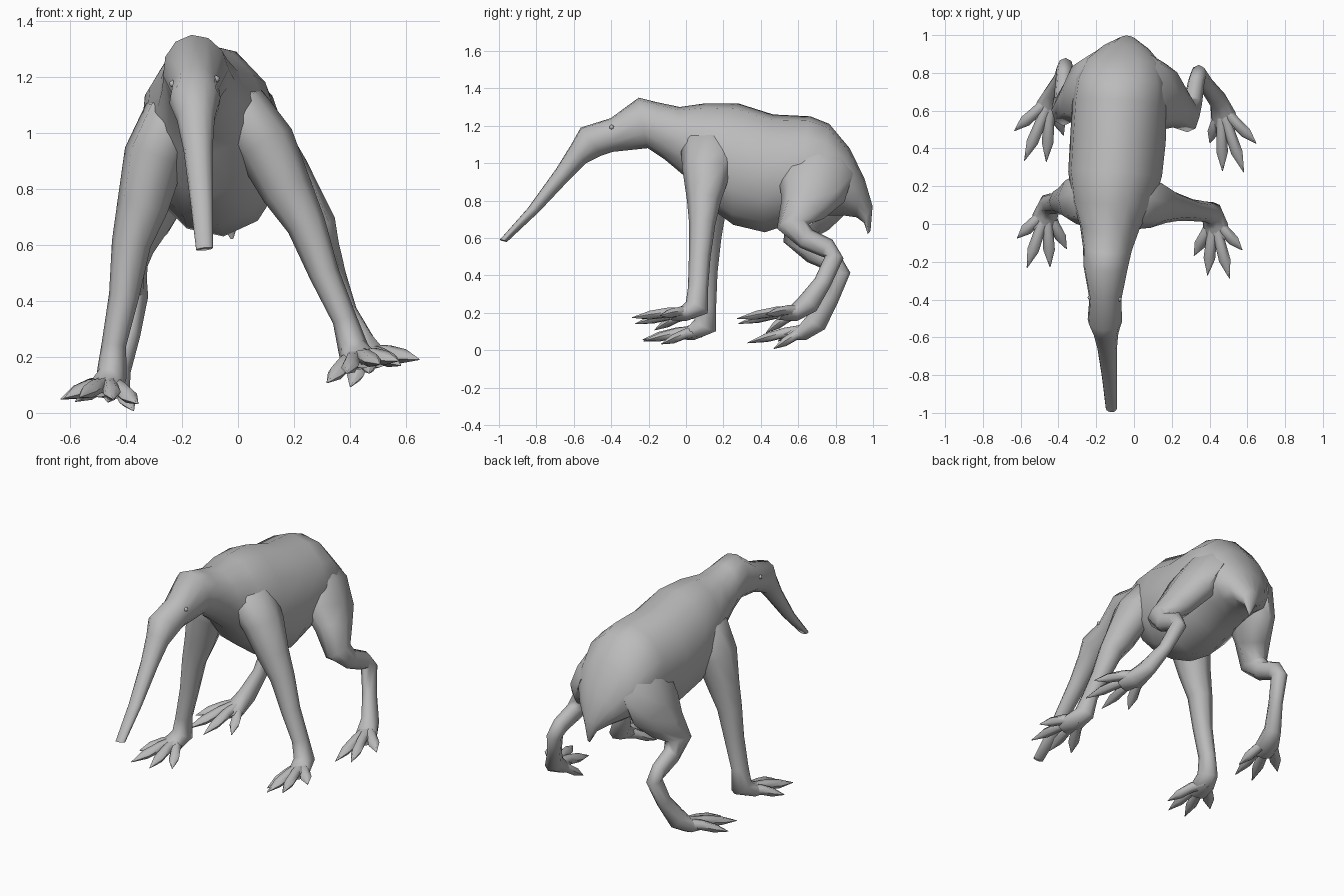
import bpy, bmesh, math
from mathutils import Vector, Matrix

if "Cube" in bpy.data.objects:
    bpy.data.objects.remove(bpy.data.objects["Cube"])

# One grey skin colour
skin = bpy.data.materials.new("grey_skin")
skin.use_nodes = True
skin.diffuse_color = (0.5, 0.5, 0.5, 1)
skin.node_tree.nodes["Principled BSDF"].inputs["Base Color"].default_value = (0.5, 0.5, 0.5, 1)

# The whole animal leans to one side and turns slightly
LEAN = math.radians(-6.3)
POSE = Matrix.Translation((-.015, 0, 0.1)) @ Matrix.Rotation(math.radians(-3), 4, 'Z') @ Matrix.Rotation(LEAN, 4, 'Y')


def loft(bm, sections, sides):
    """Skin a tube over (centre, half_axis_a, half_axis_b) sections and cap it."""
    rings = []
    for centre, a, b in sections:
        angles = [2 * math.pi * i / sides for i in range(sides)]
        rings.append([bm.verts.new(centre + a * math.cos(t) + b * math.sin(t)) for t in angles])
    for r, q in zip(rings, rings[1:]):
        for i in range(sides):
            j = (i + 1) % sides
            bm.faces.new((r[i], r[j], q[j], q[i]))
    bm.faces.new(rings[0])
    bm.faces.new(rings[-1])


def limb(bm, path, sides=8):
    """Loft along (x, y, z, side_radius, depth_radius) points."""
    pts = [Vector(p[:3]) for p in path]
    sections = []
    for i, p in enumerate(path):
        along = (pts[min(i + 1, len(pts) - 1)] - pts[max(i - 1, 0)]).normalized()
        side = (Vector((1, 0, 0)) - along * along.x).normalized()
        sections.append((pts[i], side * p[3], along.cross(side) * p[4]))
    loft(bm, sections, sides)


def finish(name, bm, mirror=False):
    bmesh.ops.recalc_face_normals(bm, faces=bm.faces)
    mesh = bpy.data.meshes.new(name)
    bm.to_mesh(mesh)
    bm.free()
    mesh.materials.append(skin)
    obj = bpy.data.objects.new(name, mesh)
    bpy.context.collection.objects.link(obj)
    obj.matrix_world = POSE
    bpy.ops.object.select_all(action='DESELECT')
    obj.select_set(True)
    bpy.context.view_layer.objects.active = obj
    bpy.ops.object.shade_smooth_by_angle(angle=math.radians(65))
    if mirror:
        obj.modifiers.new("mirror", 'MIRROR').use_mirror_merge = False


# Body with snout, head and tail: top y, top z, bottom y, bottom z, half width
profile = [
    (-1.0, .59, -.96, .58, .03), (-.85, .76, -.79, .74, .04),
    (-.70, .97, -.63, .91, .052), (-.62, 1.1, -.54, 1.0, .068),
    (-.57, 1.19, -.46, 1.04, .092), (-.41, 1.24, -.40, 1.06, .085),
    (-.26, 1.35, -.21, 1.08, .118), (-.16, 1.325, -.12, 1.02, .13),
    (-.04, 1.30, 0, .92, .16), (.10, 1.32, .10, .78, .215),
    (.27, 1.32, .25, .67, .25), (.46, 1.26, .42, .63, .255),
    (.66, 1.25, .60, .69, .25), (.76, 1.21, .75, .72, .24),
    (.87, 1.08, .84, .72, .205), (.95, .92, .91, .71, .125),
    (.995, .77, .95, .68, .045), (.985, .64, .97, .62, .008),
]
sections = []
for ty, tz, by, bz, w in profile:
    top = Vector((0, ty, (tz - .1) / math.cos(LEAN)))
    low = Vector((0, by, (bz - .1) / math.cos(LEAN)))
    sections.append(((top + low) / 2, Vector((w, 0, 0)), (top - low) / 2))
bm = bmesh.new()
loft(bm, sections, 12)
finish("body", bm)

# Eyes
bm = bmesh.new()
bmesh.ops.create_icosphere(bm, subdivisions=1, radius=.014, matrix=Matrix.Translation((.078, -.4, 1.09)))
finish("eyes", bm, True)


def leg(name, path, root, tips):
    """A leg with four clawed toes spreading from the root point in its palm."""
    bm = bmesh.new()
    limb(bm, path)
    root = Vector(root)
    for tip in map(Vector, tips):
        knuckle = root.lerp(tip, .4) + Vector((0, 0, .012))
        pad = root.lerp(tip, .7) + Vector((0, 0, .006))
        limb(bm, [(*root, .034, .036), (*knuckle, .029, .029),
                  (*pad, .031, .025), (*tip, .002, .002)], 6)
    finish(name, bm, True)


leg("front_legs",
    [(.05, .14, 1.05, .06, .12), (.12, .135, .97, .11, .165), (.20, .115, .84, .11, .13),
     (.26, .105, .67, .092, .09), (.315, .10, .54, .07, .07), (.36, .09, .36, .054, .058),
     (.415, .085, .19, .044, .054), (.435, .08, .08, .055, .066), (.455, .01, .045, .068, .042),
     (.475, -.06, .035, .055, .027)],
    (.445, .05, .05),
    [(.60, -.107, .02), (.54, -.26, .015), (.42, -.25, -.005), (.34, -.15, -.03)])

leg("hind_legs",
    [(.09, .72, .98, .07, .12), (.155, .71, .86, .105, .19), (.215, .68, .73, .105, .185),
     (.27, .635, .63, .09, .125), (.33, .585, .53, .07, .085), (.345, .66, .46, .05, .058),
     (.352, .77, .41, .044, .054), (.355, .81, .36, .044, .05), (.39, .75, .22, .038, .047),
     (.44, .675, .10, .046, .06), (.465, .60, .045, .068, .044), (.495, .52, .035, .058, .028)],
    (.455, .64, .06),
    [(.645, .46, .02), (.585, .305, .005), (.47, .305, -.01), (.39, .45, -.05)])
